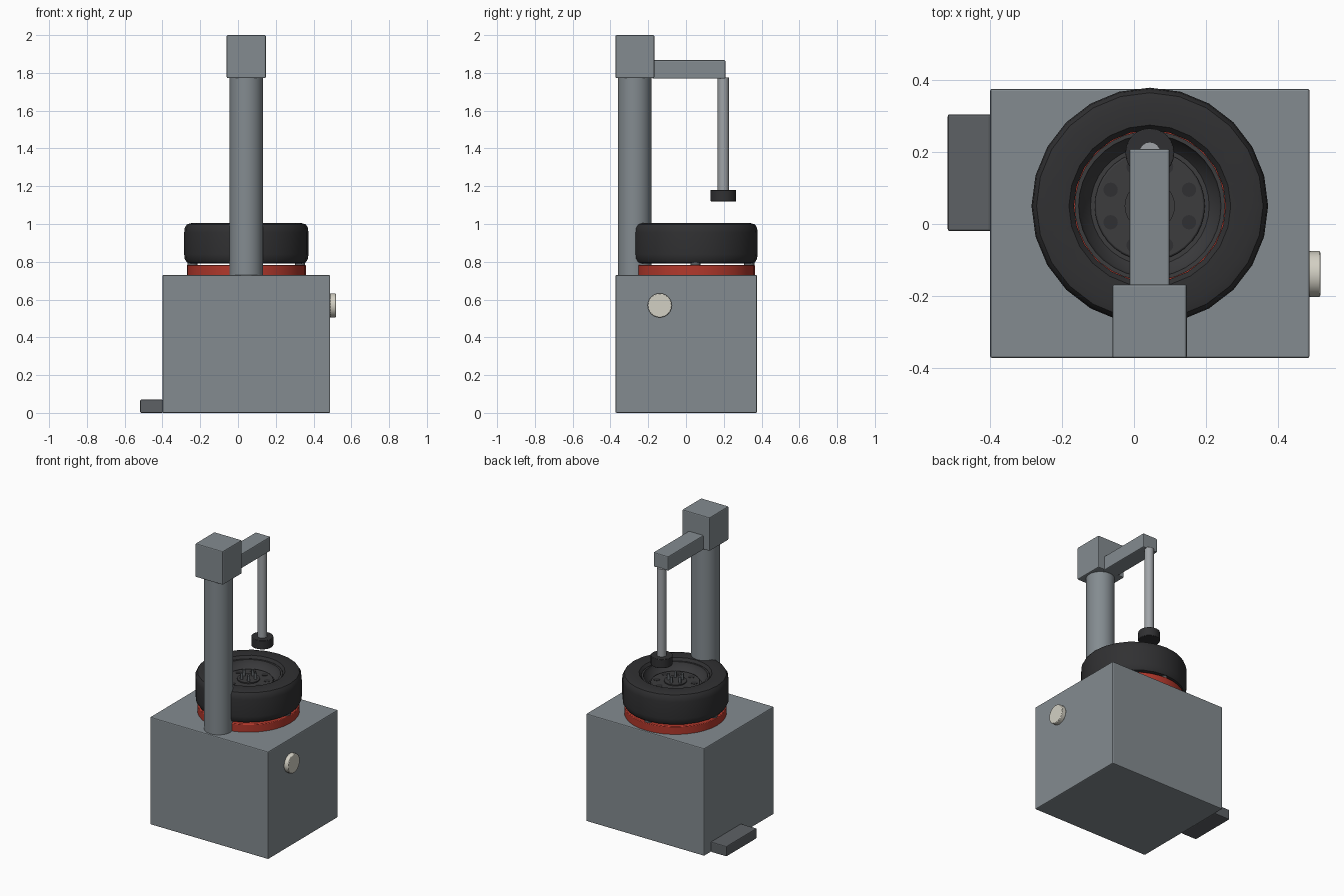
import bpy, bmesh
from math import pi, sin, cos, radians
from mathutils import Vector, Matrix

if "Cube" in bpy.data.objects:
    bpy.data.objects.remove(bpy.data.objects["Cube"])


def material(name, rgb):
    m = bpy.data.materials.new(name)
    m.diffuse_color = (*rgb, 1)
    m.use_nodes = True
    m.node_tree.nodes["Principled BSDF"].inputs["Base Color"].default_value = m.diffuse_color
    return m


STEEL = material("steel", (0.23, 0.26, 0.28))
DARK = material("dark_steel", (0.11, 0.12, 0.13))
RUBBER = material("rubber", (0.03, 0.03, 0.032))
RIM = material("rim_black", (0.045, 0.045, 0.048))
RED = material("red", (0.45, 0.04, 0.025))
CREAM = material("cream", (0.65, 0.63, 0.55))
SILVER = material("silver", (0.35, 0.37, 0.39))


def finish(name, bm, mat, bevel=0, smooth=True):
    bmesh.ops.recalc_face_normals(bm, faces=bm.faces)
    me = bpy.data.meshes.new(name)
    bm.to_mesh(me)
    bm.free()
    ob = bpy.data.objects.new(name, me)
    bpy.context.collection.objects.link(ob)
    me.materials.append(mat)
    if bevel:
        b = ob.modifiers.new("bevel", "BEVEL")
        b.width, b.segments = bevel, 2
        b.limit_method, b.angle_limit = "ANGLE", radians(40)
    if smooth:
        bpy.ops.object.select_all(action="DESELECT")
        ob.select_set(True)
        bpy.context.view_layer.objects.active = ob
        bpy.ops.object.shade_smooth_by_angle(angle=radians(35))
    return ob


def box(name, lo, hi, mat, bevel=0.006):
    lo, hi = Vector(lo), Vector(hi)
    bm = bmesh.new()
    bmesh.ops.create_cube(bm, size=1)
    bmesh.ops.scale(bm, vec=hi - lo, verts=bm.verts)
    bmesh.ops.translate(bm, vec=(lo + hi) / 2, verts=bm.verts)
    return finish(name, bm, mat, bevel, smooth=False)


def cylinder(name, x, y, z0, z1, r, mat, sides=24, bevel=0):
    bm = bmesh.new()
    bmesh.ops.create_cone(bm, cap_ends=True, segments=sides, radius1=r, radius2=r,
                          depth=z1 - z0, matrix=Matrix.Translation((x, y, (z0 + z1) / 2)))
    return finish(name, bm, mat, bevel)


def lathe(name, x, y, profile, mat, sides):
    """Spin a closed (radius, height) profile about a vertical axis."""
    bm = bmesh.new()
    rings = [[bm.verts.new((x + r * cos(2 * pi * i / sides), y + r * sin(2 * pi * i / sides), z))
              for r, z in profile] for i in range(sides)]
    n = len(profile)
    for i in range(sides):
        a, b = rings[i], rings[(i + 1) % sides]
        for j in range(n):
            k = (j + 1) % n
            bm.faces.new((a[j], b[j], b[k], a[k]))
    return finish(name, bm, mat)


CX, CY = 0.044, 0.05          # wheel axis

# cabinet, foot pedal
box("cabinet", (-0.40, -0.373, 0), (0.488, 0.376, 0.73), STEEL)
box("foot_pedal", (-0.518, -0.02, 0), (-0.398, 0.305, 0.07), DARK)

# round dial on the right side
bm = bmesh.new()
bmesh.ops.create_cone(bm, cap_ends=True, segments=24, radius1=0.064, radius2=0.064, depth=0.032,
                      matrix=Matrix.Translation((0.502, -0.139, 0.569)) @ Matrix.Rotation(pi / 2, 4, "Y"))
finish("dial", bm, CREAM, 0.004)

# turntable with four clamps
cylinder("turntable", CX, CY, 0.725, 0.783, 0.315, RED, 36, 0.004)
for i in range(4):
    a = i * pi / 2
    cylinder("clamp", CX + 0.285 * cos(a), CY + 0.285 * sin(a), 0.77, 0.80, 0.027, DARK, 16)

# tyre
lathe("tyre", CX, CY, [
    (0.211, 0.81), (0.225, 0.793), (0.29, 0.79), (0.315, 0.797), (0.326, 0.815), (0.329, 0.84),
    (0.329, 0.955), (0.326, 0.98), (0.315, 0.998), (0.29, 1.005), (0.225, 1.002), (0.211, 0.985)],
    RUBBER, 24)

# wheel rim bowl and hub disc
lathe("wheel_rim", CX, CY, [
    (0.209, 0.80), (0.209, 0.985), (0.198, 0.985), (0.192, 0.96), (0.165, 0.925), (0.14, 0.925),
    (0.14, 0.90), (0.19, 0.80)], RIM, 36)
cylinder("hub_disc", CX, CY, 0.89, 0.945, 0.153, RIM, 36, 0.005)
cylinder("hub_cap", CX, CY, 0.94, 0.952, 0.07, RIM, 24)

# eight hub holes and five studs
for i in range(8):
    a = pi / 8 + i * pi / 4
    cylinder("hub_hole", CX + 0.118 * cos(a), CY + 0.118 * sin(a), 0.94, 0.947, 0.02, RUBBER, 16)
for i in range(5):
    a = pi / 2 + i * 2 * pi / 5
    cylinder("wheel_stud", CX + 0.045 * cos(a), CY + 0.045 * sin(a), 0.945, 0.992, 0.009, DARK, 12)

# column, head and arm
cylinder("column", CX, -0.272, 0.725, 1.78, 0.089, STEEL, 32)
box("column_head", (-0.06, -0.373, 1.772), (0.147, -0.168, 2.0), STEEL)
box("arm", (-0.013, -0.18, 1.769), (0.099, 0.209, 1.867), STEEL)

# hanging rod and clamping cone
cylinder("rod", CX, 0.198, 1.17, 1.775, 0.03, SILVER, 16)
cylinder("rod_clamp", CX, 0.198, 1.12, 1.18, 0.068, RUBBER, 24, 0.003)
